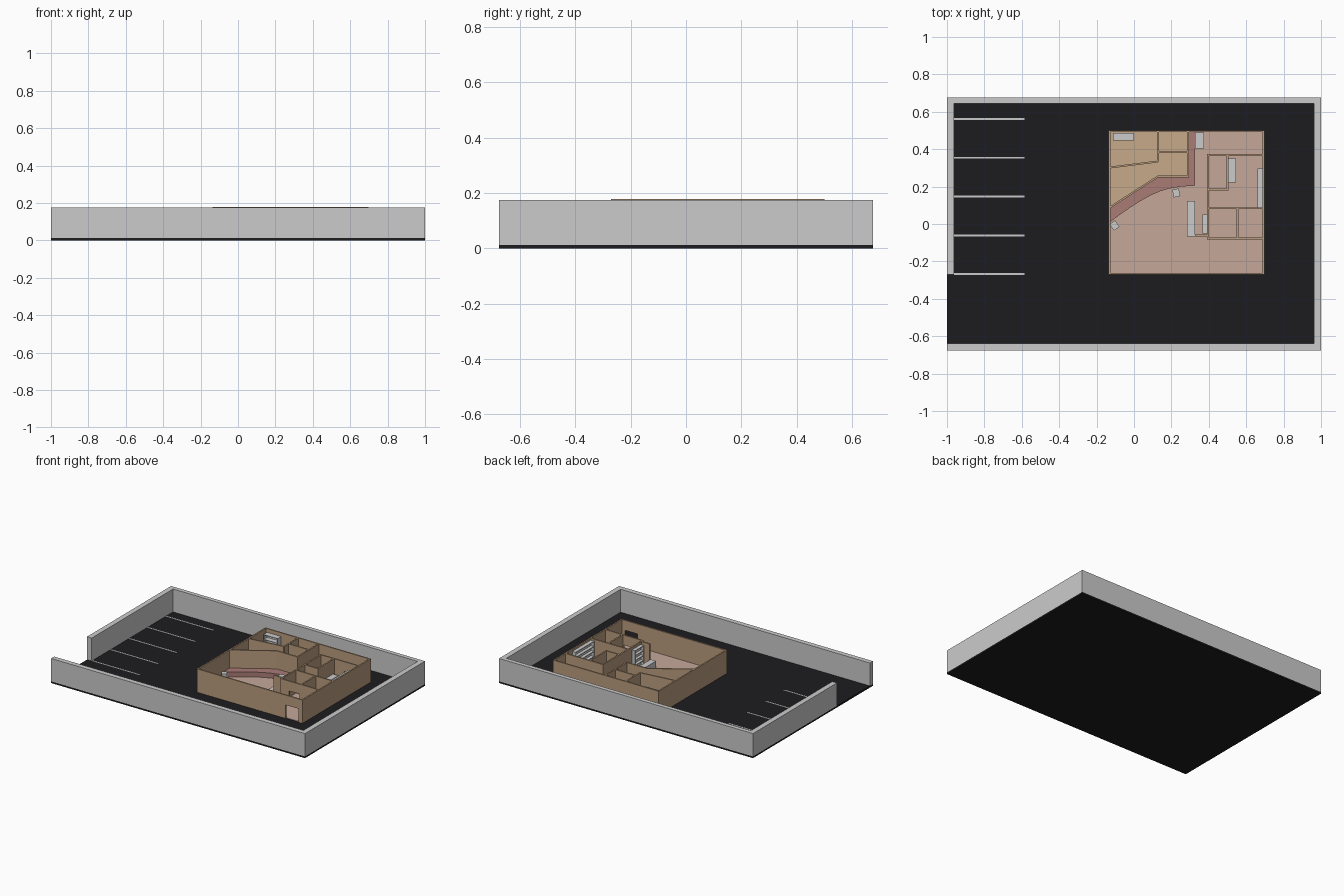
import bpy, bmesh, math
from mathutils import Vector

if "Cube" in bpy.data.objects:
    bpy.data.objects.remove(bpy.data.objects["Cube"])

G = 0.012      # ground level
TOP = 0.178    # top of building walls


def material(name, rgb):
    m = bpy.data.materials.new(name)
    m.diffuse_color = (*rgb, 1)
    m.use_nodes = True
    m.node_tree.nodes["Principled BSDF"].inputs["Base Color"].default_value = m.diffuse_color
    return m


BLACK = material("asphalt", (0.012, 0.012, 0.014))
WALL = material("brown_wall", (0.50, 0.34, 0.21))
FLOOR = material("hall_floor", (0.56, 0.39, 0.32))
WOOD = material("wood_floor", (0.57, 0.40, 0.26))
RED = material("dark_red", (0.40, 0.20, 0.18))


def finish(name, bm, mat):
    bmesh.ops.recalc_face_normals(bm, faces=bm.faces)
    me = bpy.data.meshes.new(name)
    bm.to_mesh(me)
    bm.free()
    ob = bpy.data.objects.new(name, me)
    bpy.context.collection.objects.link(ob)
    if mat:
        me.materials.append(mat)
    return ob


def add_prism(bm, pts, z0, z1):
    low = [bm.verts.new((x, y, z0)) for x, y in pts]
    high = [bm.verts.new((x, y, z1)) for x, y in pts]
    bm.faces.new(low)
    bm.faces.new(high)
    n = len(pts)
    for i in range(n):
        j = (i + 1) % n
        bm.faces.new((low[i], low[j], high[j], high[i]))


def rect(x0, x1, y0, y1):
    return [(x0, y0), (x1, y0), (x1, y1), (x0, y1)]


def prism(name, pts, z0, z1, mat=None):
    bm = bmesh.new()
    add_prism(bm, pts, z0, z1)
    return finish(name, bm, mat)


def wall(name, a, b, door=None, t=0.01, door_top=0.108):
    """Straight wall from a to b; door = (start, end) distances along it."""
    a, b = Vector(a), Vector(b)
    length = (b - a).length
    d = (b - a) / length
    n = Vector((-d.y, d.x)) * t / 2

    def piece(s, e, z0):
        p, q = a + d * s, a + d * e
        add_prism(bm, [tuple(v) for v in (p - n, q - n, q + n, p + n)], z0, TOP)

    bm = bmesh.new()
    if door:
        piece(0, door[0], G)
        piece(door[0], door[1], door_top)
        piece(door[1], length, G)
    else:
        piece(0, length, G)
    finish(name, bm, WALL)


def shelf(name, x0, x1, y0, y1, height, face_x):
    """Open shelving: back panel, two sides and five boards."""
    t = 0.004
    bm = bmesh.new()
    if face_x:   # open towards -x
        add_prism(bm, rect(x1 - t, x1, y0, y1), G, height)
        for y in (y0, y1 - t):
            add_prism(bm, rect(x0, x1 - t, y, y + t), G, height)
        inner = rect(x0, x1 - t, y0 + t, y1 - t)
    else:        # open towards -y
        add_prism(bm, rect(x0, x1, y1 - t, y1), G, height)
        for x in (x0, x1 - t):
            add_prism(bm, rect(x, x + t, y0, y1 - t), G, height)
        inner = rect(x0 + t, x1 - t, y0, y1 - t)
    for i in range(5):
        z = G + 0.006 + (height - G - 0.006 - t) * i / 4
        add_prism(bm, inner, z, z + t)
    finish(name, bm, None)


# Lot and perimeter walls, with an entrance gap at the left front
prism("ground_slab", rect(-1, 1, -0.675, 0.675), 0, G, BLACK)
prism("perimeter_wall", [(-1, -0.27), (-0.963, -0.27), (-0.963, 0.645), (0.963, 0.645),
                         (0.963, -0.64), (-1, -0.64), (-1, -0.675), (1, -0.675),
                         (1, 0.675), (-1, 0.675)], G, 0.175)

# Parking lines
for i in range(5):
    y = 0.562 - 0.2075 * i
    prism(f"parking_line_{i + 1}", rect(-0.963, -0.585, y - 0.005, y + 0.005), G, G + 0.002)

# Building floors
prism("hall_floor", rect(-0.13, 0.69, -0.265, 0.495), G, G + 0.003, FLOOR)
prism("back_room_floor", [(-0.13, 0.495), (-0.13, 0.088), (0.128, 0.254),
                          (0.289, 0.254), (0.289, 0.495)], G + 0.001, G + 0.005, WOOD)

# Outer building walls, front door near the right end
L, R, F, B = -0.13, 0.692, -0.266, 0.496
wall("front_wall", (L - 0.005, F), (R + 0.005, F), door=(0.70, 0.80))
wall("back_wall", (L - 0.005, B), (R + 0.005, B))
wall("left_wall", (L, F), (L, B))
wall("right_wall", (R, F), (R, B))

# Partitions
wall("angled_wall", (-0.13, 0.088), (0.128, 0.254))
wall("back_room_front_wall", (0.126, 0.254), (0.294, 0.254))
wall("back_room_side_wall", (0.289, 0.254), (0.289, 0.495))
wall("office_wall", (-0.13, 0.302), (0.128, 0.334))
wall("office_side_wall", (0.128, 0.334), (0.128, 0.495))
wall("closet_wall", (0.128, 0.385), (0.289, 0.385))
wall("corridor_wall", (0.396, -0.083), (0.396, 0.372))
wall("store_back_wall", (0.391, 0.368), (0.69, 0.368), door=(0.19, 0.27))
wall("store_front_wall", (0.396, 0.084), (0.69, 0.084))
wall("store_inner_wall", (0.396, 0.184), (0.503, 0.184))
wall("store_side_wall", (0.499, 0.18), (0.499, 0.368))
wall("washroom_front_wall", (0.391, -0.078), (0.69, -0.078), door=(0.07, 0.15))
wall("washroom_divider", (0.553, -0.078), (0.553, 0.084))
wall("counter_end_wall", (0.326, -0.062), (0.396, -0.062))

# Curved bar along the angled wall
prism("curved_bar", [(-0.126, 0.085), (-0.126, 0.012), (-0.075, 0.05), (-0.02, 0.088),
                     (0.03, 0.12), (0.086, 0.152), (0.14, 0.175), (0.19, 0.19),
                     (0.25, 0.2), (0.325, 0.205), (0.325, 0.492), (0.292, 0.492),
                     (0.292, 0.25), (0.128, 0.25)], G, 0.05, RED)

# Grey furniture
prism("service_counter", rect(0.283, 0.326, -0.068, 0.122), G, 0.065)
prism("corridor_cabinet", rect(0.326, 0.374, 0.404, 0.49), G, 0.08)
prism("store_table", rect(0.504, 0.546, 0.222, 0.35), G, 0.075)
shelf("office_shelf", -0.112, 0.0, 0.446, 0.486, 0.155, False)
shelf("store_shelf", 0.66, 0.687, 0.088, 0.297, 0.165, True)
shelf("counter_shelf", 0.366, 0.391, -0.05, 0.05, 0.16, True)

# Small angled stands at the bar
for i, (x, y, a) in enumerate([(-0.104, -0.008, 35), (0.226, 0.166, 12)]):
    c, s = math.cos(math.radians(a)), math.sin(math.radians(a))
    pts = [(x + u * c - v * s, y + u * s + v * c) for u, v in rect(-0.018, 0.018, -0.021, 0.021)]
    prism(f"bar_stand_{i + 1}", pts, G, 0.058)
